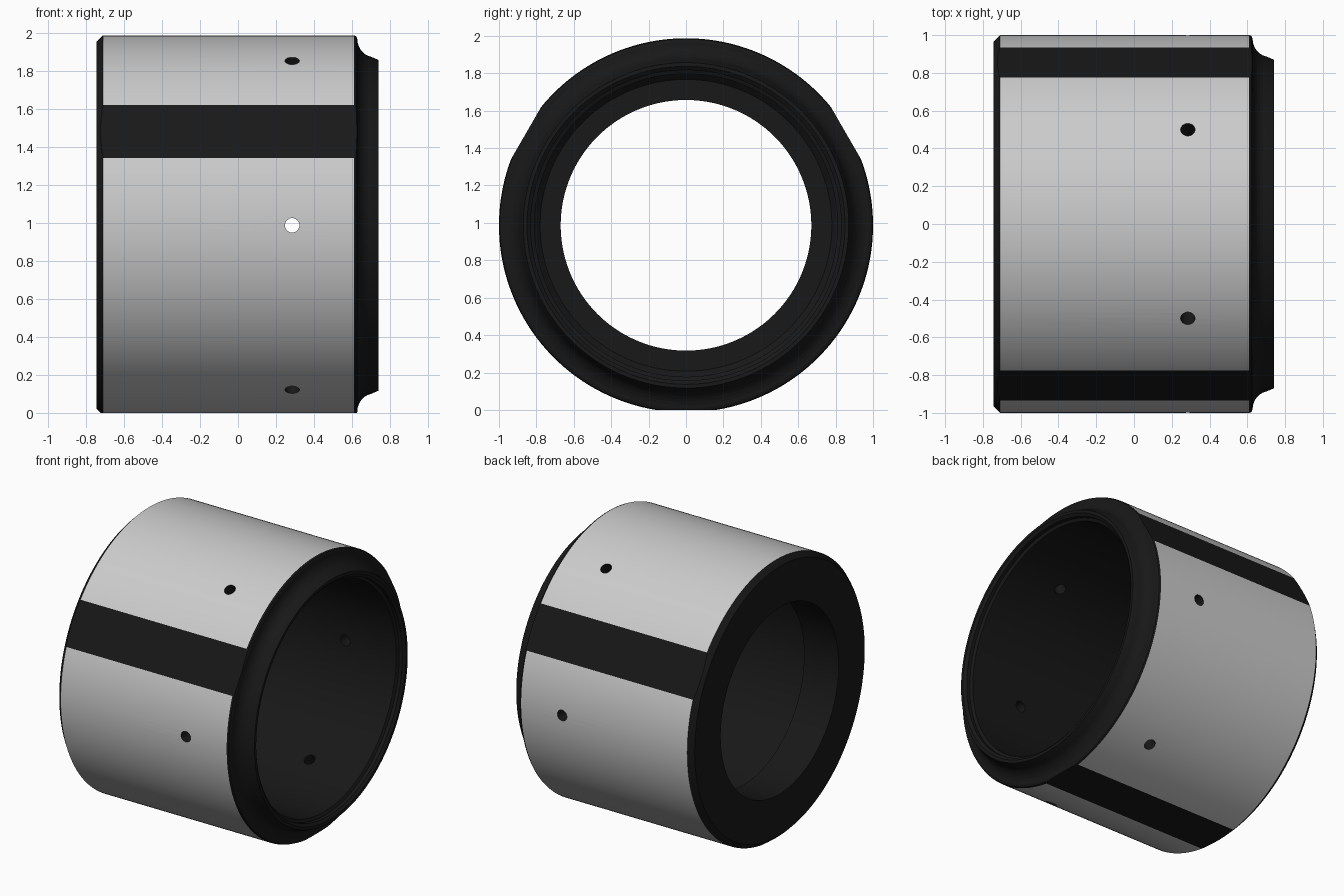
import bpy, bmesh
from math import radians, cos, sin, pi
from mathutils import Matrix, Vector

if "Cube" in bpy.data.objects:
    bpy.data.objects.remove(bpy.data.objects["Cube"])

CZ = 0.987  # axis height, equal to the flat distance
SEGMENTS = 192

dark = bpy.data.materials.new("dark_finish")
dark.diffuse_color = (0.009, 0.009, 0.009, 1)
dark.use_nodes = True
dark.node_tree.nodes["Principled BSDF"].inputs["Base Color"].default_value = dark.diffuse_color


def make_object(name, bm):
    mesh = bpy.data.meshes.new(name)
    bmesh.ops.recalc_face_normals(bm, faces=bm.faces[:])
    bm.to_mesh(mesh)
    bm.free()
    mesh.materials.append(None)
    mesh.materials.append(dark)
    ob = bpy.data.objects.new(name, mesh)
    ob.location.z = CZ
    bpy.context.collection.objects.link(ob)
    return ob


# Collar body: (x, radius) profile turned around the x axis
profile = [(-0.745, 0.67), (-0.745, 0.965), (-0.71, 1.0), (0.61, 1.0),
           (0.622, 0.995), (0.628, 0.98)]
# concave neck sweeping down to the front lip
profile += [(0.718 - 0.09 * cos(t * pi / 16), 0.98 - 0.095 * sin(t * pi / 16))
            for t in range(1, 8)]
profile += [(0.74, 0.87), (0.74, 0.85), (0.725, 0.83), (0.70, 0.83),
            (0.69, 0.81), (-0.44, 0.81), (-0.47, 0.78), (-0.47, 0.67)]

bm = bmesh.new()
rings = []
for s in range(SEGMENTS):
    a = 2 * pi * s / SEGMENTS
    rings.append([bm.verts.new((x, r * cos(a), r * sin(a))) for x, r in profile])
n = len(profile)
for s in range(SEGMENTS):
    r0, r1 = rings[s], rings[(s + 1) % SEGMENTS]
    for i in range(n):
        j = (i + 1) % n
        f = bm.faces.new((r0[i], r0[j], r1[j], r1[i]))
        f.material_index = 0 if i == 2 else 1  # bright outer wall only
body = make_object("collar_body", bm)

# Cutter: three flats and six radial holes
bm = bmesh.new()
for deg in (30, 150, 270):
    turn = Matrix.Rotation(radians(deg), 4, 'X')
    bmesh.ops.create_cube(bm, size=1, matrix=turn @ Matrix.Translation((0, CZ + 0.1, 0))
                          @ Matrix.Diagonal((2, 0.2, 0.6, 1)))
for deg in range(0, 360, 60):
    turn = Matrix.Rotation(radians(deg), 4, 'X')
    bmesh.ops.create_cone(bm, cap_ends=True, segments=32, radius1=0.038, radius2=0.038,
                          depth=0.5, matrix=turn @ Matrix.Translation((0.285, 0.9, 0))
                          @ Matrix.Rotation(pi / 2, 4, 'X'))
for f in bm.faces:
    f.material_index = 1
cutter = make_object("flat_and_hole_cutter", bm)
cutter.hide_render = True

mod = body.modifiers.new("cuts", 'BOOLEAN')
mod.operation = 'DIFFERENCE'
mod.solver = 'EXACT'
mod.object = cutter
bpy.context.view_layer.objects.active = body
body.select_set(True)
bpy.ops.object.modifier_apply(modifier=mod.name)
bpy.data.objects.remove(cutter)
bpy.ops.object.shade_smooth_by_angle(angle=radians(8))
